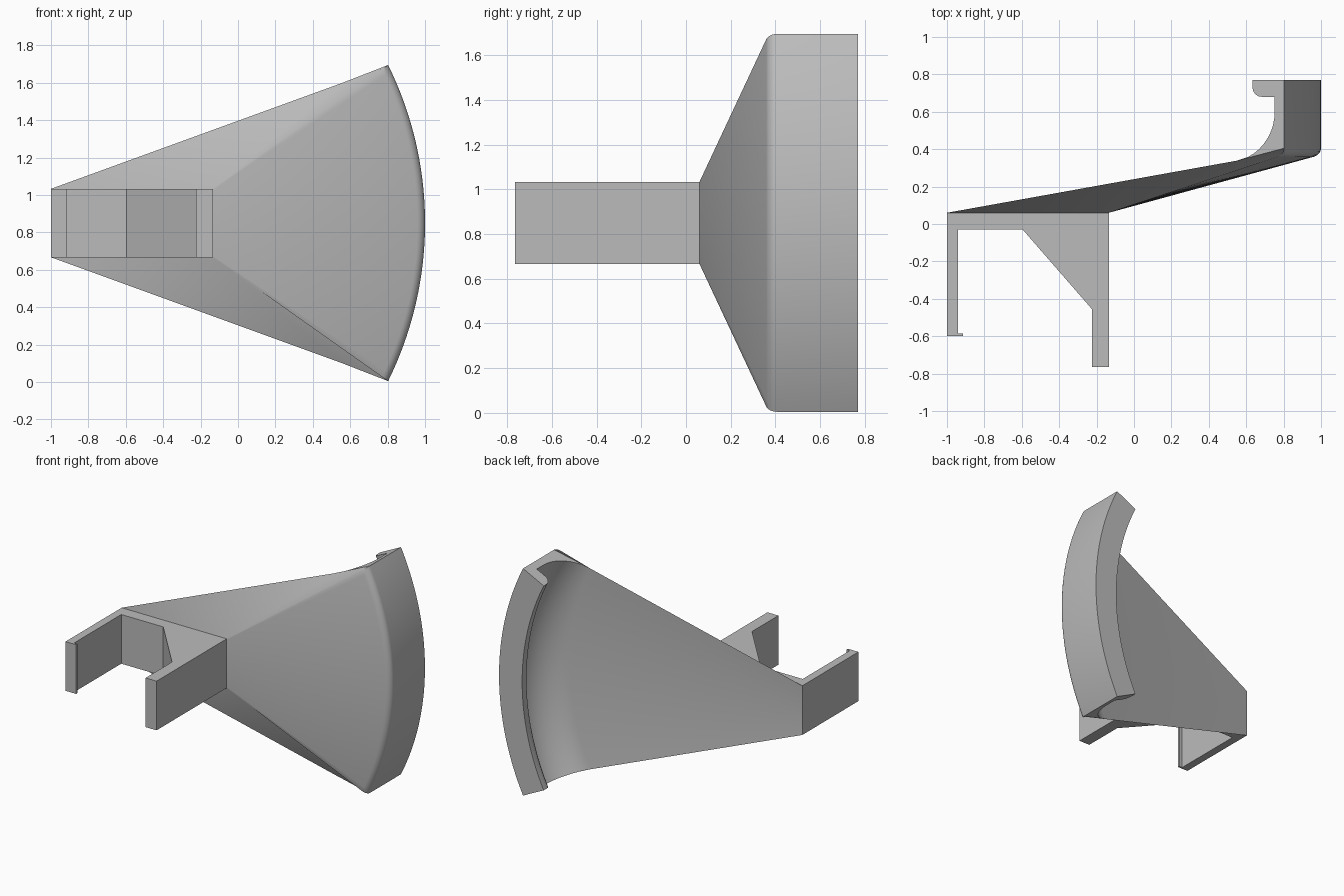
import bpy, bmesh, math
from mathutils import Vector

old = bpy.data.objects.get("Cube")
if old:
    bpy.data.objects.remove(old, do_unlink=True)

grey = bpy.data.materials.new("plain grey")
grey.use_nodes = True
colour = (0.5, 0.5, 0.5, 1)
grey.diffuse_color = colour
grey.node_tree.nodes["Principled BSDF"].inputs["Base Color"].default_value = colour

MID_Z, HALF_BASE = 0.85, 0.183      # height of the axis, half height of the clip
LEFT, RIGHT, BASE_Y = -1.0, -0.135, 0.06
CENTRE_X, RADIUS = -0.907, 1.907    # circle of the curved rim
HALF_ANGLE = math.asin(0.845 / RADIUS)
STEPS = 48


def finish(bm, name):
    bmesh.ops.recalc_face_normals(bm, faces=bm.faces)
    mesh = bpy.data.meshes.new(name)
    bm.to_mesh(mesh)
    bm.free()
    mesh.materials.append(grey)
    obj = bpy.data.objects.new(name, mesh)
    bpy.context.collection.objects.link(obj)
    bpy.ops.object.select_all(action='DESELECT')
    obj.select_set(True)
    bpy.context.view_layer.objects.active = obj
    bpy.ops.object.shade_smooth_by_angle(angle=math.radians(30))
    return obj


def fillet(a, corner, b, count):
    """Rounded corner from a to b."""
    points = []
    for i in range(count + 1):
        t = i / count
        wa, wc, wb = (1 - t) ** 2, 1.48 * t * (1 - t), t * t
        points.append((a * wa + corner * wc + b * wb) / (wa + wc + wb))
    return points


# Clip: one outline with both arms, the hook and the gusset
outline = [(LEFT, BASE_Y), (LEFT, -0.6), (-0.913, -0.6), (-0.913, -0.585),
           (-0.94, -0.585), (-0.94, -0.03), (-0.595, -0.03), (-0.225, -0.455),
           (-0.225, -0.765), (RIGHT, -0.765), (RIGHT, BASE_Y)]
bm = bmesh.new()
face = bm.faces.new([bm.verts.new((x, y, MID_Z - HALF_BASE)) for x, y in outline])
solid = bmesh.ops.extrude_face_region(bm, geom=[face])
bmesh.ops.translate(bm, vec=(0, 0, 2 * HALF_BASE),
                    verts=[v for v in solid["geom"] if isinstance(v, bmesh.types.BMVert)])
finish(bm, "clip_bracket")


# Fan: sections from the flat base out to the curved, lipped rim
FRONT_STEPS, BACK_STEPS = 6, 10
LIP = [(RADIUS, 0.77), (1.717, 0.77), (1.717, 0.735), (1.722, 0.712),
       (1.737, 0.692), (1.755, 0.683), (1.775, 0.68), (1.851, 0.68)]


def section(u):
    angle = u * HALF_ANGLE

    def rim(r, y):
        return Vector((CENTRE_X + r * math.cos(angle), y, MID_Z + r * math.sin(angle)))

    z = MID_Z + u * HALF_BASE
    back, front = Vector((LEFT, BASE_Y, z)), Vector((RIGHT, BASE_Y, z))
    outer, inner = rim(RADIUS, 0.37), rim(1.851, 0.375)
    points = [back, front]
    points += fillet(front.lerp(outer, 0.965), outer, rim(RADIUS, 0.405), FRONT_STEPS)
    points += [rim(r, y) for r, y in LIP]
    points += fillet(rim(1.851, 0.6), inner, back.lerp(inner, 0.885), BACK_STEPS)
    return points


bm = bmesh.new()
rings = [[bm.verts.new(p) for p in section(2 * i / STEPS - 1)] for i in range(STEPS + 1)]
for a, b in zip(rings, rings[1:]):
    for i in range(len(a)):
        j = (i + 1) % len(a)
        bm.faces.new((a[i], a[j], b[j], b[i]))
for ring in (rings[0], rings[-1]):
    split = 2 + FRONT_STEPS
    bm.faces.new(ring[:split + 1] + ring[-1:])   # sloping side of the fan
    bm.faces.new(ring[split:])                   # cut end of the rim
finish(bm, "fan_with_rim")
